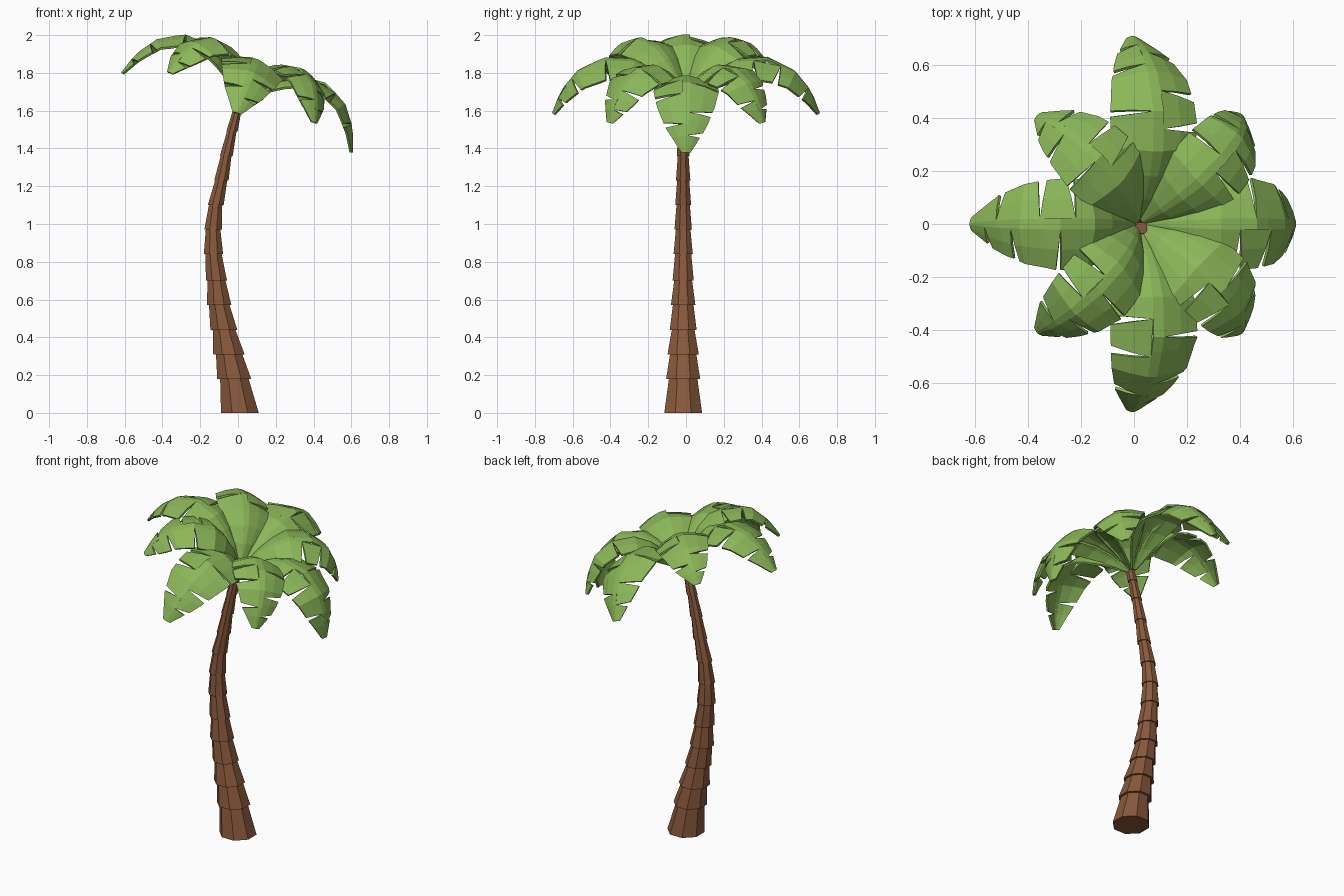
import bpy, bmesh, math
from mathutils import Vector, Matrix

if "Cube" in bpy.data.objects:
    bpy.data.objects.remove(bpy.data.objects["Cube"])


def material(name, rgb):
    m = bpy.data.materials.new(name)
    m.diffuse_color = (*rgb, 1)
    m.use_nodes = True
    m.node_tree.nodes["Principled BSDF"].inputs["Base Color"].default_value = m.diffuse_color
    return m


LEAF = material("leaf_green", (0.26, 0.48, 0.10))
BARK = material("bark_brown", (0.25, 0.10, 0.045))


def finish(bm, name, mat):
    me = bpy.data.meshes.new(name)
    bm.to_mesh(me)
    bm.free()
    me.materials.append(mat)
    ob = bpy.data.objects.new(name, me)
    bpy.context.collection.objects.link(ob)
    return ob


def lerp_list(pts, s):
    # pts evenly spaced over s = 0..1
    f = min(max(s, 0), 1) * (len(pts) - 1)
    i = min(int(f), len(pts) - 2)
    return Vector(pts[i]).lerp(Vector(pts[i + 1]), f - i)


# Trunk: overlapping eight-sided tapered collars; each entry is (z, x centre, radius)
rings = [(0, .01, .10), (.18, -.02, .090), (.31, -.048, .083), (.44, -.075, .071),
         (.57, -.10, .065), (.70, -.114, .056), (.84, -.13, .051), (.97, -.132, .046),
         (1.10, -.118, .042), (1.23, -.088, .038), (1.36, -.062, .034),
         (1.49, -.032, .030), (1.60, -.003, .027), (1.70, .028, .026)]
bm = bmesh.new()


def ring(z, x, r):
    r /= math.cos(math.pi / 8)
    return [bm.verts.new((x + r * math.cos(a), -.015 + r * math.sin(a), z))
            for a in [(k + .5) * math.pi / 4 for k in range(8)]]


for (z0, x0, r0), (z1, x1, r1) in zip(rings, rings[1:]):
    lo, hi = ring(z0, x0, r0), ring(z1 + .006, x1, r1 * .83)
    for k in range(8):
        n = (k + 1) % 8
        bm.faces.new((lo[k], lo[n], hi[n], hi[k]))
    bm.faces.new(lo[::-1])
    bm.faces.new(hi)
finish(bm, "trunk", BARK)

# Frond spines (radius, height) and half widths from base to tip
LONG = [(0.01, .08), (.12, .22), (.25, .295), (.40, .305), (.53, .23), (.61, .12), (.65, 0)]
SHORT = [(0.01, .09), (.10, .24), (.22, .32), (.36, .335), (.47, .28), (.545, .18), (.58, .085)]
WIDE = [(.02, 0), (.12, 0), (.168, 0), (.175, 0), (.15, 0), (.105, 0), (.025, 0)]
CUTS = {-1: [.42, .58, .80], 1: [.49, .72, .88]}
COLS = [.12, .56, 1.0]
CROWN = Matrix.Translation((-.005, 0, 1.59)) @ Matrix.Rotation(math.radians(19), 4, 'Y')


def frond(name, angle, spine, stretch, width):
    bm = bmesh.new()

    def point(s, c):
        p = lerp_list(spine, s)
        t = (lerp_list(spine, s + .06) - lerp_list(spine, s - .06)).normalized()
        w = lerp_list(WIDE, s).x * width
        p = p + Vector((t.y, -t.x)) * (.34 * w * abs(c) ** 1.5)
        return bm.verts.new((p.x * stretch, c * w, p.y))

    base = [i / 9 for i in range(10)]
    for side in (-1, 1):
        # stations: regular rows away from the slits, plus the slits themselves
        cuts = CUTS[side]
        rows = sorted([s for s in base if all(abs(s - c) > .045 for c in cuts)] + cuts)
        for a, b in zip(rows, rows[1:]):
            def at(s, sign, k):
                gap = .018 * k / 2 if s in cuts else 0
                return point(s + sign * gap, side * COLS[k])
            for k in range(2):
                q = [at(a, 1, k), at(b, -1, k), at(b, -1, k + 1), at(a, 1, k + 1)]
                bm.faces.new(q if side > 0 else q[::-1])
    # central rib strip
    rows = sorted(set(base + CUTS[-1] + CUTS[1]))
    for a, b in zip(rows, rows[1:]):
        bm.faces.new([point(a, -.12), point(b, -.12), point(b, .12), point(a, .12)])
    bmesh.ops.remove_doubles(bm, verts=bm.verts, dist=.0008)
    bmesh.ops.recalc_face_normals(bm, faces=bm.faces)
    if sum(f.normal.z for f in bm.faces) < 0:
        bmesh.ops.reverse_faces(bm, faces=bm.faces)
    bm.transform(CROWN @ Matrix.Rotation(angle, 4, 'Z'))
    ob = finish(bm, name, LEAF)
    mod = ob.modifiers.new("thickness", 'SOLIDIFY')
    mod.thickness = .012
    mod.offset = -1


# Eight fronds around the tilted crown, alternating long and short
for i in range(8):
    if i % 2:
        frond(f"frond_{i + 1}", i * math.pi / 4, SHORT, 1.0, .88)
    else:
        frond(f"frond_{i + 1}", i * math.pi / 4, LONG, 1.09 if i % 4 == 2 else 1.0, 1.0)
